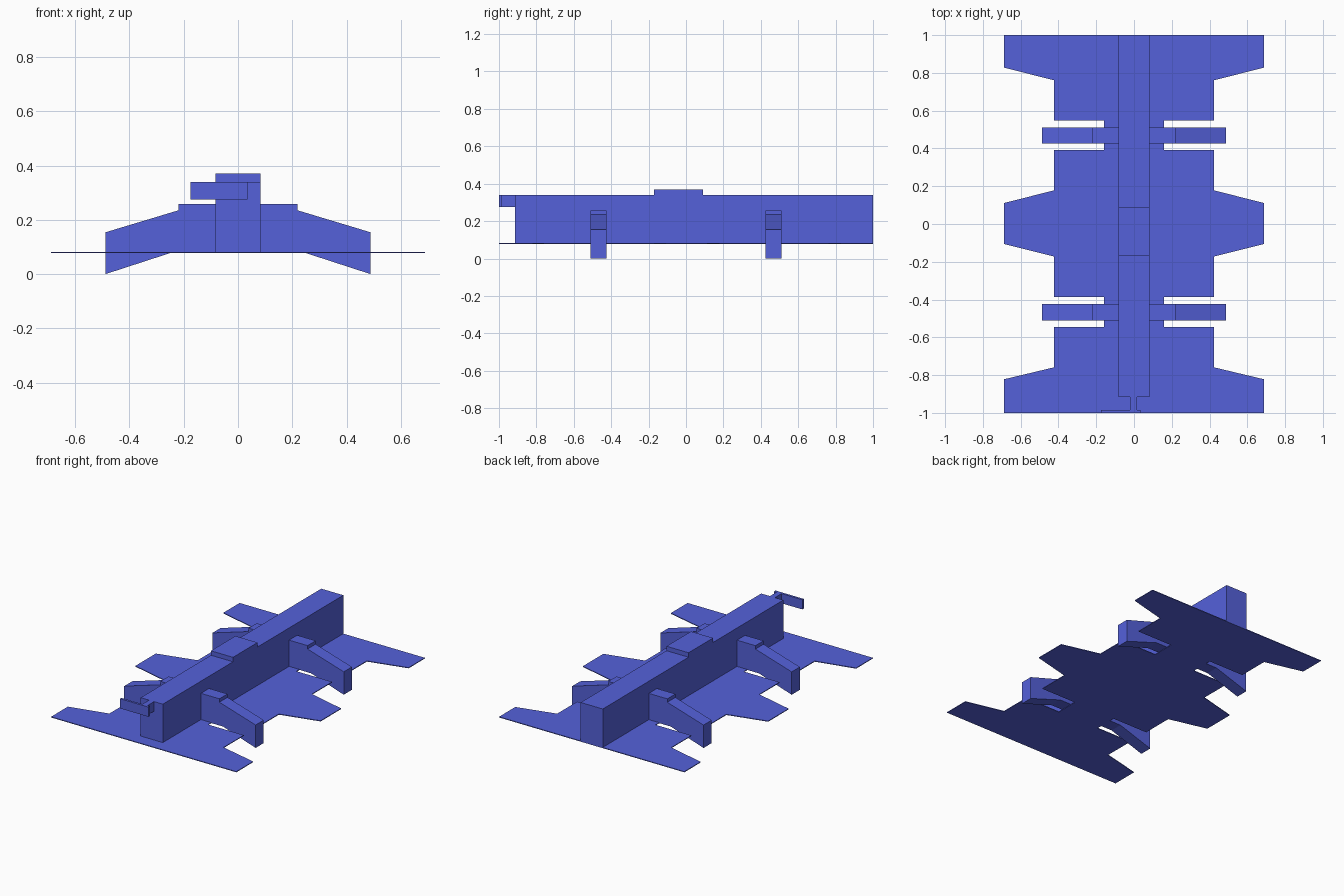
import bpy, bmesh

if "Cube" in bpy.data.objects:
    bpy.data.objects.remove(bpy.data.objects["Cube"])

blue = bpy.data.materials.new("blue")
blue.diffuse_color = (0.09, 0.12, 0.70, 1)
blue.use_nodes = True
blue.node_tree.nodes["Principled BSDF"].inputs["Base Color"].default_value = blue.diffuse_color


def make_object(name, bm):
    bmesh.ops.recalc_face_normals(bm, faces=bm.faces)
    mesh = bpy.data.meshes.new(name)
    bm.to_mesh(mesh)
    bm.free()
    mesh.materials.append(blue)
    obj = bpy.data.objects.new(name, mesh)
    bpy.context.collection.objects.link(obj)
    return obj


def extrude(name, points, offset):
    """Closed solid from a planar outline pushed along an offset."""
    bm = bmesh.new()
    face = bm.faces.new([bm.verts.new(p) for p in points])
    top = bmesh.ops.extrude_face_region(bm, geom=[face], use_keep_orig=True)
    verts = [g for g in top["geom"] if isinstance(g, bmesh.types.BMVert)]
    bmesh.ops.translate(bm, verts=verts, vec=offset)
    return make_object(name, bm)


def box(name, x0, x1, y0, y1, z0, z1):
    outline = [(x0, y0, z0), (x1, y0, z0), (x1, y1, z0), (x0, y1, z0)]
    return extrude(name, outline, (0, 0, z1 - z0))


# Thin base plate with three pairs of fins and notches around the legs
half = [(0.688, 1), (0.688, 0.828), (0.424, 0.761), (0.424, 0.549),
        (0.158, 0.549), (0.158, 0.393), (0.424, 0.393), (0.424, 0.178),
        (0.688, 0.111), (0.688, -0.106), (0.424, -0.172), (0.424, -0.387),
        (0.158, -0.387), (0.158, -0.544), (0.424, -0.544), (0.424, -0.759),
        (0.688, -0.822), (0.688, -1)]
outline = half + [(-x, y) for x, y in reversed(half)]
extrude("base_plate", [(x, y, 0.077) for x, y in outline], (0, 0, 0.005))

# Long central body and its raised roof block
box("body", -0.082, 0.082, -0.915, 1, 0.079, 0.34)
box("roof_block", -0.082, 0.082, -0.17, 0.09, 0.34, 0.37)

# Front hook: short stem and an offset thin bar
box("hook_stem", -0.02, 0.017, -0.985, -0.915, 0.275, 0.34)
box("hook_bar", -0.175, 0.035, -1, -0.985, 0.275, 0.34)

# Four sloping legs with a stepped shoulder
leg = [(0.082, 0.079), (0.245, 0.079), (0.488, 0.0), (0.488, 0.154),
       (0.219, 0.235), (0.219, 0.258), (0.082, 0.258)]
for end, y in (("front", -0.51), ("rear", 0.425)):
    for side, s in (("right", 1), ("left", -1)):
        extrude(f"{end}_{side}_leg", [(s * x, y, z) for x, z in leg],
                (0, 0.086, 0))
